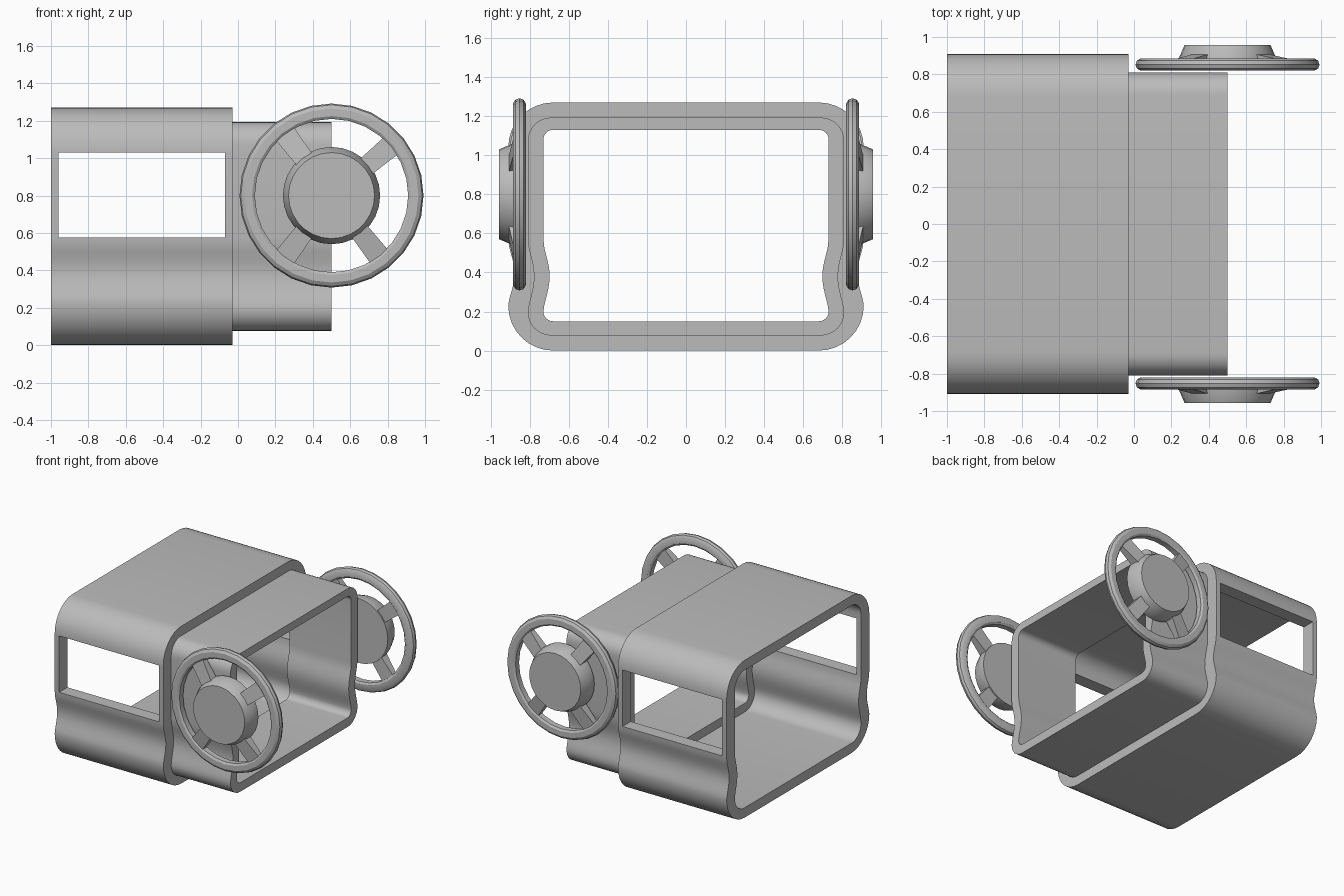
import bpy, bmesh
from math import sin, cos, pi, radians

if "Cube" in bpy.data.objects:
    bpy.data.objects.remove(bpy.data.objects["Cube"], do_unlink=True)

grey = bpy.data.materials.new("plain_grey")
grey.use_nodes = True
COLOUR = (0.5, 0.5, 0.5, 1)
grey.diffuse_color = COLOUR
grey.node_tree.nodes["Principled BSDF"].inputs["Base Color"].default_value = COLOUR

SILL, LINTEL = 0.575, 1.03      # window heights
HUB_X, HUB_Z = 0.5, 0.8         # wheel centre


def finish(name, bm):
    bmesh.ops.recalc_face_normals(bm, faces=bm.faces)
    mesh = bpy.data.meshes.new(name)
    bm.to_mesh(mesh)
    bm.free()
    mesh.materials.append(grey)
    ob = bpy.data.objects.new(name, mesh)
    bpy.context.collection.objects.link(ob)
    bpy.ops.object.select_all(action="DESELECT")
    ob.select_set(True)
    bpy.context.view_layer.objects.active = ob
    bpy.ops.object.shade_smooth_by_angle(angle=radians(32))
    return ob


def section(w, low, high, r, steps=8):
    """Rounded box outline in y and z, with a pinched waist on both sides."""
    arc = [i / steps * pi / 2 for i in range(steps + 1)]
    bottom = low + r
    half = [(w - r + r * sin(a), bottom - r * cos(a)) for a in arc]
    for i in range(1, 13):
        t = i / 13
        half.append((w - 0.032 * sin(pi * t) ** 1.5, bottom + t * (0.56 - bottom)))
    half += [(w, SILL), (w, LINTEL)]
    top_r = min(r, high - LINTEL - 0.005)
    half += [(w - r + r * cos(a), high - top_r + top_r * sin(a)) for a in arc]
    return half + [(-y, z) for y, z in reversed(half)]


def shell(name, outer, inner, stations, window_bay=None):
    """Hollow sleeve along x; one bay may have window openings in both sides."""
    bm = bmesh.new()
    rings = [[[bm.verts.new((x, y, z)) for y, z in prof] for prof in (outer, inner)]
             for x in stations]
    n = len(outer)
    for s in range(len(stations) - 1):
        for i in range(n):
            j = (i + 1) % n
            loops = [[rings[s][k][i], rings[s + 1][k][i], rings[s + 1][k][j], rings[s][k][j]]
                     for k in (0, 1)]
            if s == window_bay and {outer[i][1], outer[j][1]} == {SILL, LINTEL}:
                a, b = loops
                for e in range(4):
                    f = (e + 1) % 4
                    bm.faces.new((a[e], a[f], b[f], b[e]))
            else:
                for loop in loops:
                    bm.faces.new(loop)
    for ring in (rings[0], rings[-1]):
        for i in range(n):
            j = (i + 1) % n
            bm.faces.new((ring[0][i], ring[0][j], ring[1][j], ring[1][i]))
    return finish(name, bm)


def lathe(name, profile, side, closed, sides=28):
    """Turn (radius, y) points round the wheel axle."""
    bm = bmesh.new()
    rows = []
    for s in range(sides):
        a = 2 * pi * s / sides
        rows.append([bm.verts.new((HUB_X + r * cos(a), side * y, HUB_Z + r * sin(a)))
                     for r, y in profile])
    m = len(profile)
    for s in range(sides):
        p, q = rows[s], rows[(s + 1) % sides]
        for i in range(m if closed else m - 1):
            j = (i + 1) % m
            bm.faces.new((p[i], p[j], q[j], q[i]))
    if not closed:
        bm.faces.new([row[0] for row in rows])
        bm.faces.new([row[-1] for row in rows])
    return finish(name, bm)


def spokes(name, side):
    """Four tapering spokes that rise towards the hub."""
    bm = bmesh.new()
    for degrees in (40, 127, 233, 308):
        a = radians(degrees)
        for v in bmesh.ops.create_cube(bm, size=2)["verts"]:
            at_rim, across, face = v.co
            r = 0.43 if at_rim > 0 else 0.2
            half = 0.06 if at_rim > 0 else 0.05
            y = 0.835 if face < 0 else (0.875 if at_rim > 0 else 0.915)
            v.co = (HUB_X + r * cos(a) - across * half * sin(a), side * y,
                    HUB_Z + r * sin(a) + across * half * cos(a))
    return finish(name, bm)


# Body: wide windowed sleeve and the narrower sleeve fitted into it
large = section(0.91, 0, 1.27, 0.23)
middle = section(0.805, 0.08, 1.19, 0.12)
small = section(0.73, 0.15, 1.13, 0.05)
shell("windowed_body", large, middle, (-1, -0.96, -0.07, -0.03), window_bay=1)
shell("narrow_body", section(0.81, 0.077, 1.193, 0.12), small, (-0.05, 0.5))

# Wheels: rounded rim, tapered hub and spokes on each side
rim = [(0.41, 0.83), (0.425, 0.82), (0.465, 0.82), (0.485, 0.832), (0.492, 0.852),
       (0.485, 0.873), (0.465, 0.886), (0.425, 0.886), (0.41, 0.876)]
hub = [(0.26, 0.825), (0.26, 0.887), (0.23, 0.957)]
for label, side in (("front", -1), ("back", 1)):
    lathe(label + "_wheel_rim", rim, side, True)
    lathe(label + "_wheel_hub", hub, side, False)
    spokes(label + "_wheel_spokes", side)
